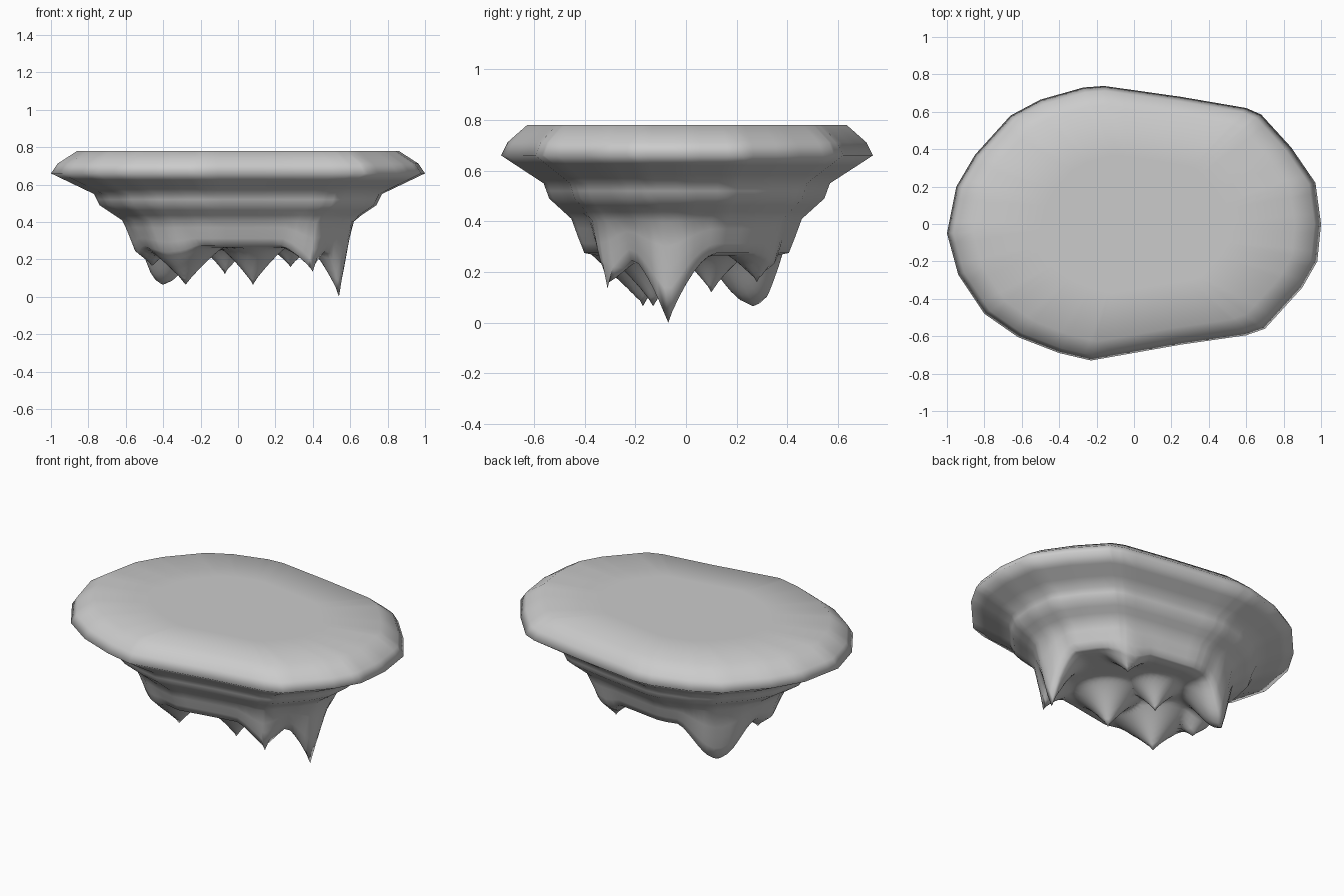
import bpy, bmesh, math
from mathutils import Vector

if "Cube" in bpy.data.objects:
    bpy.data.objects.remove(bpy.data.objects["Cube"])

# Plan outline of the slab at its widest level
OUTLINE = [(1.0, 0), (.97, .22), (.84, .41), (.68, .585), (.6, .62), (.25, .68), (-.16, .738),
           (-.27, .73), (-.5, .665), (-.66, .58), (-.85, .37), (-.95, .2), (-1.0, -.05),
           (-.94, -.27), (-.8, -.48), (-.62, -.605), (-.4, -.69), (-.23, -.73), (.25, -.645),
           (.6, -.595), (.7, -.56), (.9, -.34), (.98, -.2)]
# Cross-section of the upper slab and the underside: (fraction of outline, height)
UPPER = [(.5, .78), (.86, .78), (.965, .712), (1, .66)]
UNDER = [(1, .66), (.77, .55), (.74, .49), (.62, .41), (.585, .34), (.55, .275),
         (.48, .265), (.3, .275), (0, .275)]
# Hanging tips: x, y, tip height, spread, sharpness (0 = rounded)
TIPS = [(.54, -.07, .005, .19, 1.7), (.40, -.31, .14, .17, 1.4), (.08, -.13, .07, .2, 1.3),
        (-.28, -.17, .07, .22, 1.2), (-.07, .10, .125, .16, 1.4), (.28, .28, .165, .13, 1.3),
        (-.40, .265, .07, .23, 0), (-.46, -.04, .17, .14, 1.2)]
SUB = 4


def outline_points():
    pts = []
    for i, p in enumerate(OUTLINE):
        a, b = Vector(p), Vector(OUTLINE[(i + 1) % len(OUTLINE)])
        pts += [a.lerp(b, k / SUB) for k in range(SUB)]
    return pts


def under_height(t):
    for (t0, z0), (t1, z1) in zip(UNDER, UNDER[1:]):
        if t1 <= t <= t0:
            return z0 + (z1 - z0) * (t0 - t) / (t0 - t1)
    return UNDER[-1][1]


def hang(x, y, t):
    z = base = under_height(t)
    fade = min(1, max(0, (.625 - t) / .075))
    for tx, ty, tz, r, sharp in TIPS:
        d = math.hypot(x - tx, y - ty) / r
        if d < 1:
            w = (1 - d) ** sharp if sharp else (1 - d * d) ** 2
            z = min(z, base + (tz - base) * w * fade)
    return z


# Rings from the top centre, over the rim, to the underside centre
pts = outline_points()
n = len(pts)
fractions = [.92, .84, .77, .755, .74, .70, .66, .62, .60, .585, .57, .55]
fractions += [.53 - .025 * i for i in range(21)]
bm = bmesh.new()
rings = [[bm.verts.new((p.x * t, p.y * t, z)) for p in pts] for t, z in UPPER]
under = []
for t in fractions:
    ring = [bm.verts.new((p.x * t, p.y * t, hang(p.x * t, p.y * t, t))) for p in pts]
    rings.append(ring)
    under += ring
for a, b in zip(rings, rings[1:]):
    for i in range(n):
        j = (i + 1) % n
        bm.faces.new((a[i], b[i], b[j], a[j]))
for ring, z in ((rings[0], .78), (rings[-1], .275)):
    c = bm.verts.new((0, 0, z if z > .5 else hang(0, 0, 0)))
    for i in range(n):
        bm.faces.new((ring[i], ring[(i + 1) % n], c))

# Put a vertex exactly on each tip
for tx, ty, tz, r, sharp in TIPS:
    v = min(under, key=lambda q: math.hypot(q.co.x - tx, q.co.y - ty))
    v.co = (tx, ty, max(0, tz - .005))

bmesh.ops.recalc_face_normals(bm, faces=bm.faces)
for f in bm.faces:
    f.smooth = True
mesh = bpy.data.meshes.new("floating_rock_island")
bm.to_mesh(mesh)
bm.free()
island = bpy.data.objects.new("floating_rock_island", mesh)
bpy.context.collection.objects.link(island)
